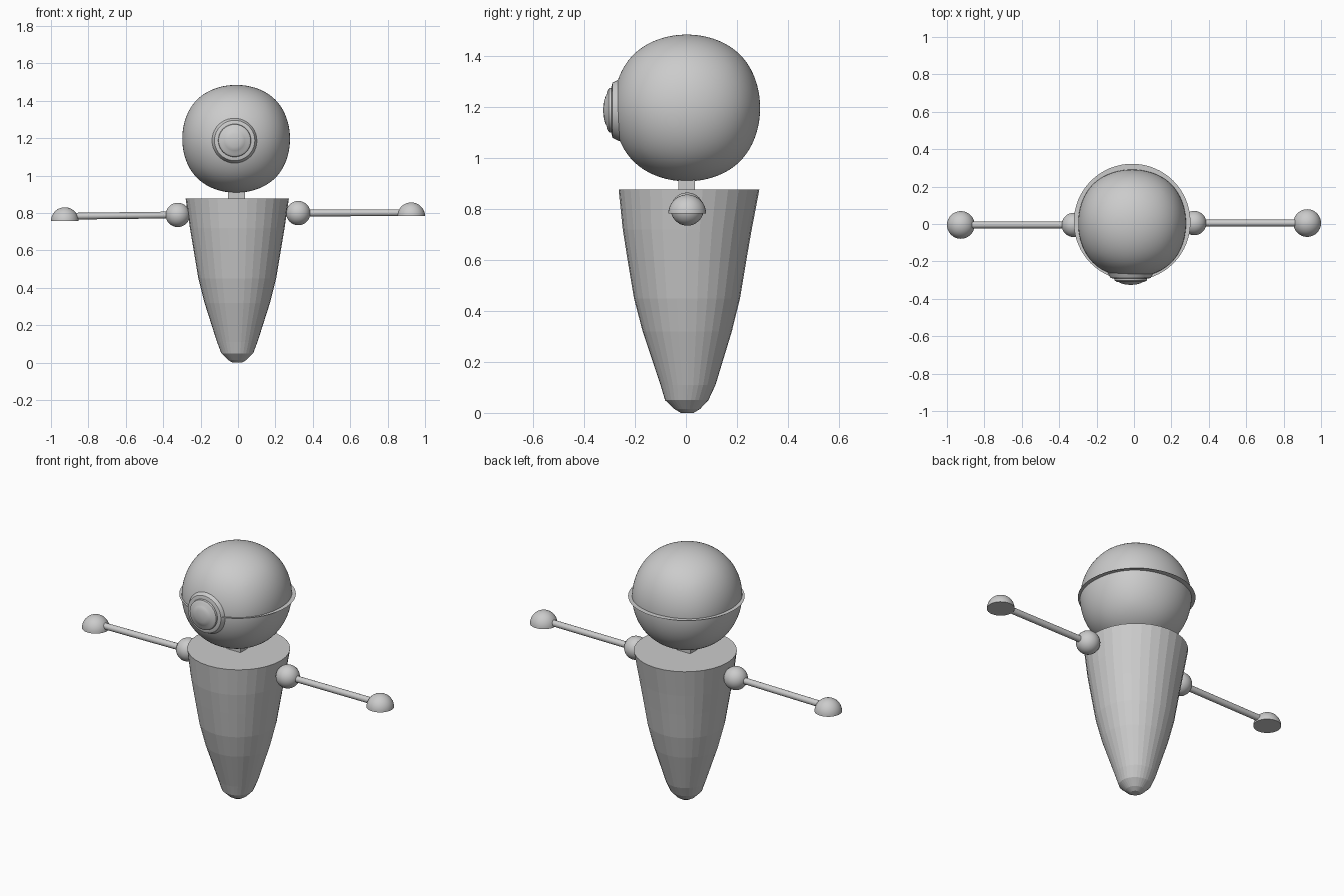
import bpy, bmesh
from math import sin, cos, tau, radians
from mathutils import Vector

cube = bpy.data.objects.get("Cube")
if cube:
    bpy.data.objects.remove(cube)

grey = bpy.data.materials.new("plain grey")
grey.use_nodes = True
grey.diffuse_color = (0.6, 0.6, 0.6, 1)
grey.node_tree.nodes["Principled BSDF"].inputs["Base Color"].default_value = (0.6, 0.6, 0.6, 1)


def finish(name, bm, loc=(0, 0, 0), smooth=None):
    mesh = bpy.data.meshes.new(name)
    bmesh.ops.recalc_face_normals(bm, faces=bm.faces)
    bm.to_mesh(mesh)
    bm.free()
    mesh.materials.append(grey)
    obj = bpy.data.objects.new(name, mesh)
    bpy.context.collection.objects.link(obj)
    obj.location = loc
    if smooth:
        bpy.ops.object.select_all(action="DESELECT")
        obj.select_set(True)
        bpy.context.view_layer.objects.active = obj
        bpy.ops.object.shade_smooth_by_angle(angle=radians(smooth))
    return obj


def lathe(name, rings, sides, loc=(0, 0, 0), smooth=None, front=False):
    """Capped rings (radius, height, y shift) about z, or about -y if front."""
    bm = bmesh.new()
    loops = []
    for r, h, shift in rings:
        pts = [(r * cos(tau * i / sides), r * sin(tau * i / sides) + shift, h) for i in range(sides)]
        loops.append([bm.verts.new((x, -z, y) if front else (x, y, z)) for x, y, z in pts])
    for a, b in zip(loops, loops[1:]):
        for i in range(sides):
            j = (i + 1) % sides
            bm.faces.new((a[i], a[j], b[j], b[i]))
    bm.faces.new(loops[0])
    bm.faces.new(loops[-1])
    return finish(name, bm, loc, smooth)


# Tapered body with a flat top and blunt tip
body = [(0.025, 0, 0.005), (0.05, 0.015, 0.005), (0.085, 0.05, 0.003), (0.108, 0.11, 0.008),
        (0.175, 0.32, 0.005), (0.208, 0.45, 0.004), (0.233, 0.6, 0.004),
        (0.253, 0.72, 0.005), (0.276, 0.877, 0.012)]
lathe("body", body, 32, (-0.004, 0, 0))

# Square neck post
bm = bmesh.new()
bmesh.ops.create_cube(bm, size=1)
bmesh.ops.scale(bm, vec=(0.09, 0.065, 0.16), verts=bm.verts)
finish("neck", bm, (-0.008, 0.003, 0.92))

# Rounded-box head
HEAD = Vector((-0.01, 0.003, 1.197))
bm = bmesh.new()
bmesh.ops.create_cube(bm, size=2 * 0.288 / 0.8395)
head = finish("head", bm, HEAD, 180)
sub = head.modifiers.new("rounding", "SUBSURF")
sub.levels = sub.render_levels = 5

# Paper-thin brim around the head
bm = bmesh.new()
bmesh.ops.create_circle(bm, cap_ends=True, radius=0.312, segments=64)
finish("brim", bm, (-0.01, 0.01, 1.197))

# Stepped lens on the front of the head
lens = [(0.1, 0.2), (0.121, 0.262), (0.115, 0.275), (0.108, 0.288), (0.094, 0.292), (0.088, 0.292),
        (0.086, 0.302), (0.075, 0.309), (0.06, 0.312), (0.055, 0.316), (0.035, 0.322), (0.01, 0.325)]
lathe("lens", [(r, h, 0) for r, h in lens], 40, (-0.018, 0, 1.188), 35, front=True)

# Arms: shoulder ball, thin rod and domed hand
for side, s, y, z, hand_z, rod_z in (("left", 1, 0.005, 0.8, 0.783, 0.802),
                                     ("right", -1, -0.005, 0.79, 0.757, 0.783)):
    bm = bmesh.new()
    bmesh.ops.create_uvsphere(bm, u_segments=32, v_segments=16, radius=0.065)
    finish(side + "_shoulder", bm, (s * 0.322, y, z), 180)

    start, end = Vector((s * 0.33, y, z)), Vector((s * 0.91, y, rod_z))
    bm = bmesh.new()
    bmesh.ops.create_cone(bm, cap_ends=True, segments=20, radius1=0.018, radius2=0.018,
                          depth=(end - start).length)
    rod = finish(side + "_arm", bm, (start + end) / 2, 40)
    rod.rotation_euler = (end - start).to_track_quat("Z", "Y").to_euler()

    dome = [(0.074 * cos(tau * i / 40), 0.074 * sin(tau * i / 40), 0) for i in range(10)]
    lathe(side + "_hand", dome + [(0.002, 0.074, 0)], 32, (s * 0.926, y, hand_z), 40)
